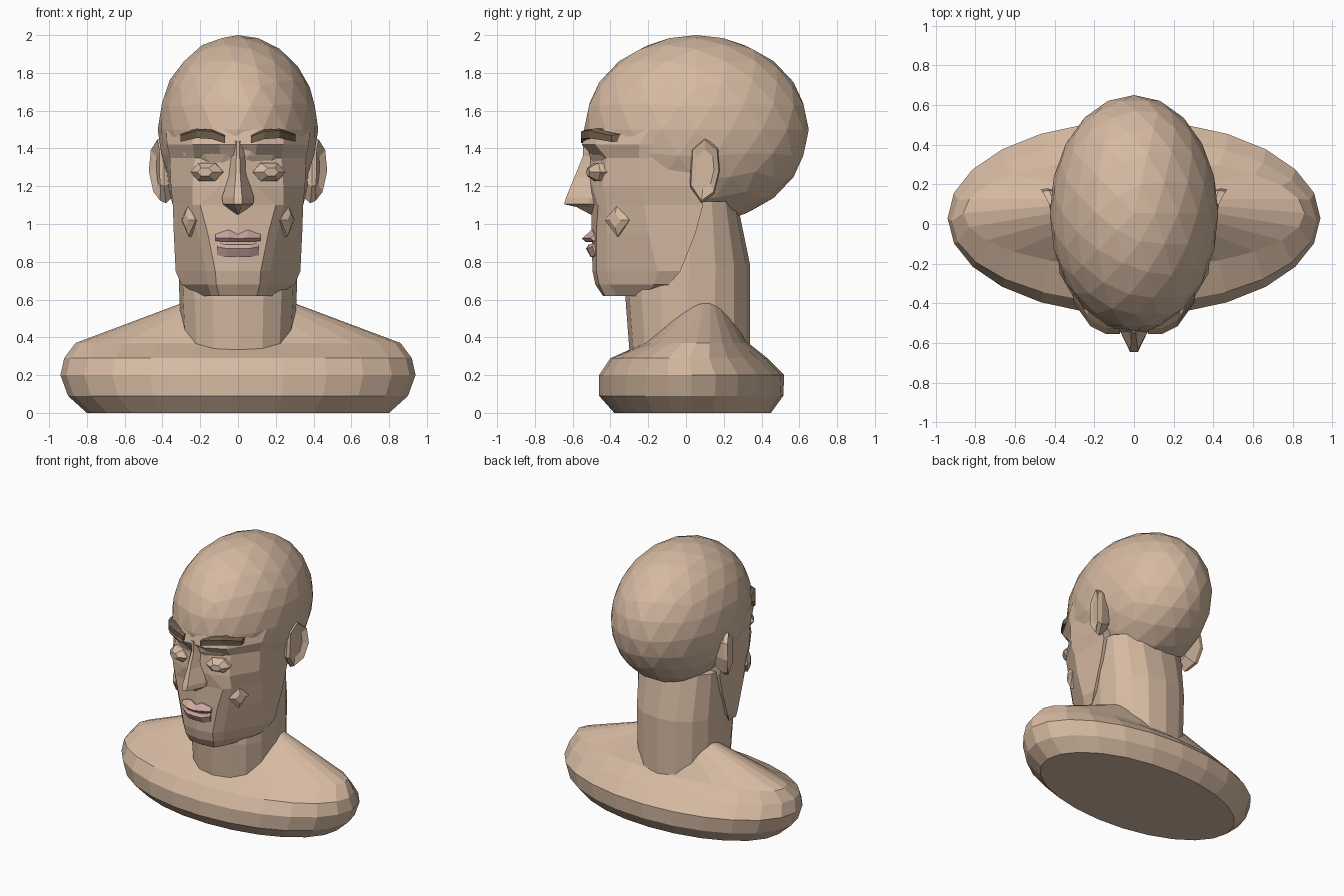
import bpy, bmesh, math
from mathutils import Vector

if "Cube" in bpy.data.objects:
    bpy.data.objects.remove(bpy.data.objects["Cube"])


def material(name, rgb):
    m = bpy.data.materials.new(name)
    m.diffuse_color = (*rgb, 1)
    m.use_nodes = True
    m.node_tree.nodes["Principled BSDF"].inputs["Base Color"].default_value = m.diffuse_color
    return m


SKIN = material("skin", (0.67, 0.49, 0.36))
LIP = material("lip pink", (0.60, 0.39, 0.36))
BROW = material("brow brown", (0.16, 0.11, 0.07))


def finish(bm, name, mat, mirror=False):
    bmesh.ops.recalc_face_normals(bm, faces=bm.faces[:])
    me = bpy.data.meshes.new(name)
    bm.to_mesh(me)
    bm.free()
    me.materials.append(mat)
    ob = bpy.data.objects.new(name, me)
    bpy.context.collection.objects.link(ob)
    if mirror:
        ob.modifiers.new("mirror", "MIRROR").use_clip = False
    return ob


def loft(name, rings, mat=SKIN, mirror=False):
    """Skin a list of equal-length point rings and cap both ends."""
    bm = bmesh.new()
    vs = [[bm.verts.new(p) for p in ring] for ring in rings]
    n = len(vs[0])
    for a, b in zip(vs, vs[1:]):
        for i in range(n):
            j = (i + 1) % n
            bm.faces.new((a[i], a[j], b[j], b[i]))
    bm.faces.new(vs[0])
    bm.faces.new(vs[-1])
    return finish(bm, name, mat, mirror)


def oval(z, rx, yf, yb, n, power=2.0):
    """Horizontal superellipse ring between front yf and back yb."""
    cy, ry, pts = (yf + yb) / 2, (yb - yf) / 2, []
    for i in range(n):
        a = 2 * math.pi * i / n
        c, s = math.cos(a), math.sin(a)
        pts.append((rx * math.copysign(abs(c) ** (2 / power), c),
                    cy + ry * math.copysign(abs(s) ** (2 / power), s), z))
    return pts


def dome(name, centre, normal, rx, rz, depth, n):
    """Faceted low dome facing along a horizontal normal, mirrored."""
    c, nrm = Vector(centre), Vector(normal).normalized()
    side, up = nrm.cross(Vector((0, 0, 1))), Vector((0, 0, 1))
    rings = []
    for scale, out in ((1.0, -0.06), (1.0, 0.0), (0.45, depth)):
        rings.append([c + nrm * out
                      + side * rx * scale * math.cos(2 * math.pi * i / n)
                      + up * rz * scale * math.sin(2 * math.pi * i / n)
                      for i in range(n)])
    loft(name, rings, SKIN, True)


# Shoulders: stacked ovals with a flat underside, rising to the neck
loft("shoulders", [oval(*r, 24) for r in (
    (0.0, 0.80, -0.38, 0.45), (0.09, 0.90, -0.46, 0.515),
    (0.20, 0.94, -0.46, 0.52), (0.29, 0.92, -0.40, 0.43),
    (0.37, 0.86, -0.22, 0.33), (0.58, 0.30, 0.0, 0.20))])

# Neck
loft("neck", [oval(*r, 16, 2.3) for r in (
    (0.2, 0.29, -0.29, 0.34), (0.60, 0.31, -0.32, 0.34),
    (0.78, 0.315, -0.31, 0.34), (1.12, 0.33, -0.2, 0.27))])

# Skull: faceted egg
bm = bmesh.new()
bmesh.ops.create_icosphere(bm, subdivisions=3, radius=1)
for v in bm.verts:
    v.co = (v.co.x * 0.425, 0.055 + v.co.y * 0.595, 1.5 + v.co.z * 0.5)
finish(bm, "skull", SKIN)

# Face and jaw: half sections (x, y) from the centre line to the back, by height
sections = {
    1.50: ((0, -.53), (.10, -.52), (.24, -.45), (.38, -.20), (.41, .10)),
    1.42: ((0, -.54), (.10, -.55), (.24, -.48), (.375, -.25), (.40, .10)),
    1.35: ((0, -.52), (.09, -.48), (.23, -.42), (.36, -.25), (.385, .10)),
    1.20: ((0, -.52), (.10, -.495), (.24, -.44), (.355, -.25), (.37, .10)),
    1.10: ((0, -.50), (.20, -.465), (.24, -.42), (.345, -.22), (.345, .09)),
    0.95: ((0, -.50), (.16, -.475), (.21, -.42), (.34, -.20), (.34, .05)),
    0.75: ((0, -.495), (.12, -.475), (.17, -.42), (.33, -.15), (.33, -.03)),
    0.68: ((0, -.48), (.115, -.46), (.16, -.40), (.30, -.17), (.30, -.09)),
    0.62: ((0, -.44), (.10, -.43), (.14, -.37), (.20, -.22), (.20, -.15)),
}
loft("face", [[(x, y, z) for x, y in h] + [(-x, y, z) for x, y in h[:0:-1]]
              for z, h in sections.items()])

# Nose: height, half width, wing depth, ridge depth
loft("nose", [[(-w, -.44, z), (-w, wing, z), (-.25 * w, ridge, z),
               (.25 * w, ridge, z), (w, wing, z), (w, -.44, z)]
              for z, w, wing, ridge in (
    (1.44, .03, -.52, -.545), (1.36, .035, -.51, -.545),
    (1.25, .05, -.50, -.59), (1.14, .085, -.51, -.635),
    (1.105, .08, -.52, -.645), (1.09, .06, -.50, -.58),
    (1.05, .01, -.48, -.505))])

# Eyelids and cheek folds
dome("eyes", (.165, -.475, 1.275), (.25, -1, 0), .09, .055, .045, 6)
dome("cheeks", (.262, -.365, 1.02), (.87, -.5, 0), .075, .085, .02, 4)

# Brows: arched strips (x, front y, z, half height)
loft("brows", [[(x, y, z - h), (x, y, z + h * .6), (x, y + .03, z + h),
                (x, y + .09, z + h), (x, y + .09, z - h)]
               for x, y, z, h in (
    (.07, -.555, 1.45, .022), (.14, -.555, 1.475, .025),
    (.22, -.515, 1.48, .025), (.305, -.395, 1.455, .02))], BROW, True)


# Lips: cross sections in (y, z) at several x, mirrored about the centre
def lip(name, half):
    full = [(-x, s) for x, s in half[:0:-1]] + list(half)
    loft(name, [[(x, y, z) for y, z in s] + [(x, -.44, s[2][1]), (x, -.44, s[0][1])]
                for x, s in full], LIP)


lip("upper_lip", ((0, ((-.505, .945), (-.55, .922), (-.53, .905))),
                  (.05, ((-.50, .97), (-.545, .927), (-.525, .905))),
                  (.12, ((-.485, .945), (-.505, .925), (-.49, .91)))))
lip("lower_lip", ((0, ((-.515, .892), (-.53, .87), (-.505, .825))),
                  (.06, ((-.51, .892), (-.525, .87), (-.50, .825))),
                  (.11, ((-.485, .90), (-.495, .88), (-.48, .835)))))

# Ears: flared outline (y, z) with a sunken bowl
outline = ((.03, 1.40), (.10, 1.46), (.17, 1.40), (.18, 1.28),
           (.15, 1.16), (.08, 1.11), (.02, 1.20))


def ear_ring(scale, x0, flare):
    ring = []
    for y, z in outline:
        ey, ez = .10 + (y - .10) * scale, 1.29 + (z - 1.29) * scale
        ring.append((x0 + flare * y - 0.9 * (ez - 1.30) ** 2, ey, ez))
    return ring


loft("ears", [ear_ring(.75, .35, 0), ear_ring(1, .395, .25),
              ear_ring(.92, .415, .32), ear_ring(.6, .415, .1)], SKIN, True)
